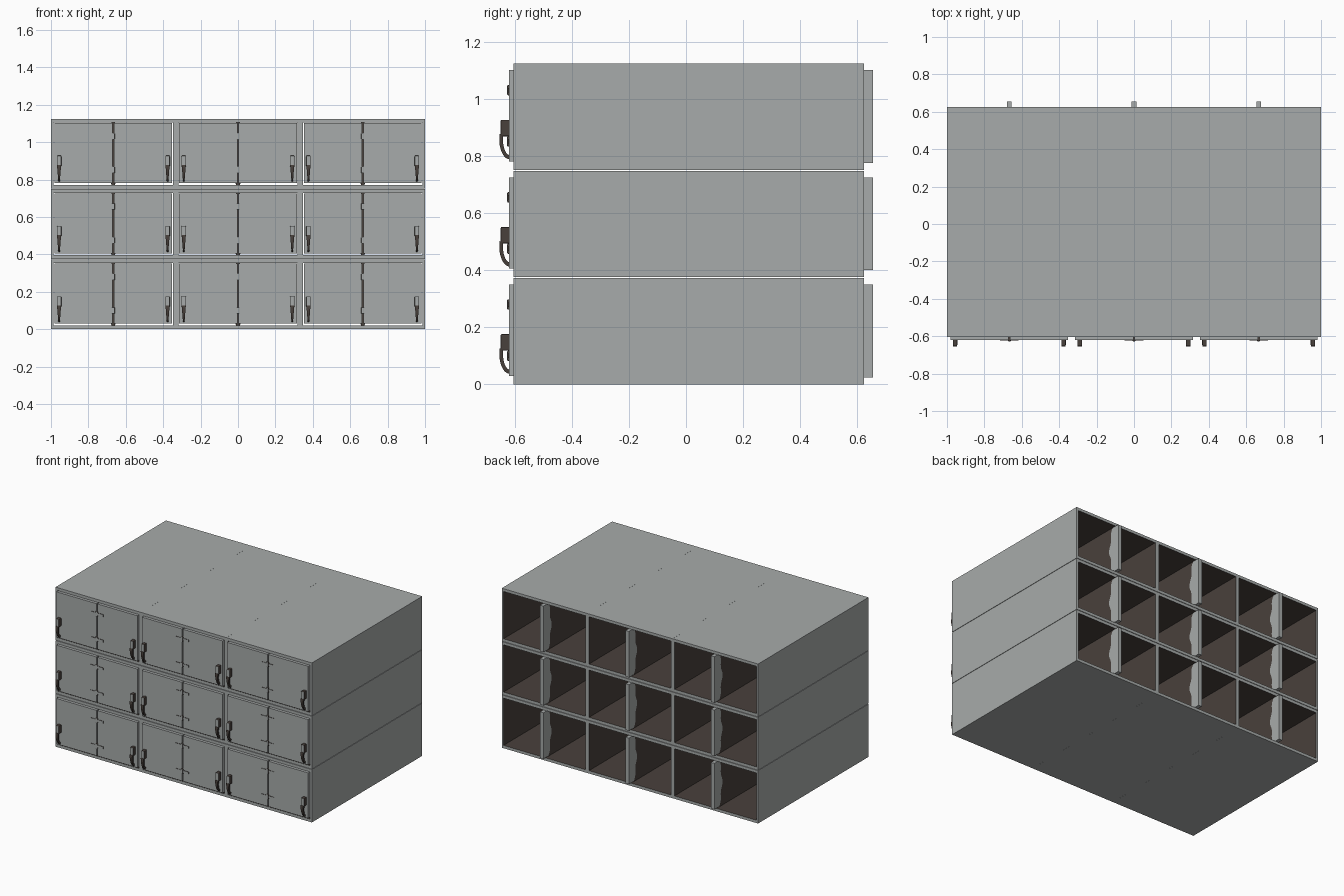
import bpy, bmesh, math
from mathutils import Vector

if "Cube" in bpy.data.objects:
    bpy.data.objects.remove(bpy.data.objects["Cube"])

def mat(name, c):
    m = bpy.data.materials.new(name)
    m.diffuse_color = (*c, 1)
    m.use_nodes = True
    m.node_tree.nodes["Principled BSDF"].inputs["Base Color"].default_value = m.diffuse_color
    return m

GREY = mat("grey_metal", (0.39, 0.41, 0.405))
DARK = mat("dark_brown", (0.066, 0.052, 0.045))
W, H, PITCH = 0.6665, 0.373, 0.376      # one cabinet and the row spacing
F, B = -0.605, 0.625                    # carcass front and back
WALL, SLAB = 0.014, 0.02
parts = []                              # (name, mesh) templates of one cabinet

def finish(name, bm, dark):
    """dark(normal, centre) decides which faces take the dark colour."""
    bmesh.ops.recalc_face_normals(bm, faces=bm.faces)
    bm.normal_update()
    for f in bm.faces:
        f.material_index = int(dark(f.normal, f.calc_center_median()))
    me = bpy.data.meshes.new(name)
    bm.to_mesh(me)
    bm.free()
    me.materials.append(GREY)
    me.materials.append(DARK)
    parts.append((name, me))

def box(name, lo, hi, dark=lambda n, c: False, bevel=0):
    bm = bmesh.new()
    bmesh.ops.create_cube(bm, size=1)
    lo, hi = Vector(lo), Vector(hi)
    for v in bm.verts:
        v.co = Vector([(lo[i] + hi[i]) / 2 + v.co[i] * (hi[i] - lo[i]) for i in range(3)])
    if bevel:
        bmesh.ops.bevel(bm, geom=bm.edges[:], offset=bevel, segments=2, affect='EDGES', profile=0.5)
    finish(name, bm, dark)

def prism(name, pts, x, half, dark, taper=None):
    """Extrude a y-z outline along x; taper gives the half width at a height."""
    bm = bmesh.new()
    f = bm.faces.new([bm.verts.new((-1, y, z)) for y, z in pts])
    r = bmesh.ops.extrude_face_region(bm, geom=[f])
    for v in r["geom"]:
        if isinstance(v, bmesh.types.BMVert):
            v.co.x = 1
    for v in bm.verts:
        v.co.x = x + v.co.x * (taper(v.co.z) if taper else half)
    finish(name, bm, dark)

def not_front(n, c):
    return n.y > -0.8

# carcass: grey outside, dark on the faces that look into the compartments
box("floor_panel", (-W/2, F, 0), (W/2, B, SLAB), lambda n, c: n.z > 0.5)
box("roof_panel", (-W/2, F, H - SLAB), (W/2, B, H), lambda n, c: n.z < -0.5)
for s, label in ((-1, "left"), (1, "right")):
    a, b = sorted((s * W/2, s * (W/2 - WALL)))
    box(label + "_wall", (a, F, SLAB), (b, B, H - SLAB), lambda n, c, s=s: n.x * s < -0.5)
box("partition", (-0.01, -0.59, SLAB), (0.01, 0.60, H - SLAB), lambda n, c: True)

# rear post with a wavy inner edge
N = 24
wave = [(0.60 - 0.03 * math.sin(math.pi * i / N) - 0.007 * math.sin(5 * math.pi * i / N),
         0.025 + 0.325 * i / N) for i in range(N + 1)]
prism("rear_post", [(0.655, 0.025)] + wave + [(0.655, 0.35)], 0, 0.013, lambda n, c: False)

# doors, hinges and handles
for s, label in ((-1, "left"), (1, "right")):
    a, b = sorted((s * 0.004, s * 0.315))
    box(label + "_door", (a, -0.62, 0.03), (b, -0.594, 0.35), lambda n, c: n.y > 0.5)
    hx = s * 0.29
    box(label + "_handle_block", (hx - 0.012, -0.65, 0.118), (hx + 0.012, -0.615, 0.176),
        not_front, 0.004)
    # curved grip hanging below the block
    outer, inner = [], []
    for i in range(11):
        t = math.radians(-15 + 105 * i / 10)
        outer.append((-0.618 - 0.037 * math.cos(t), 0.108 - 0.071 * math.sin(t)))
        inner.append((-0.618 - 0.024 * math.cos(t), 0.108 - 0.056 * math.sin(t)))
    prism(label + "_handle_grip", outer + inner[::-1], hx, 0.01, lambda n, c: True,
          lambda z: 0.004 + 0.08 * max(0, z - 0.037))
for z, label in ((0.28, "upper"), (0.10, "lower")):
    box(label + "_hinge_leaf", (-0.05, -0.6235, z - 0.008), (0.05, -0.618, z + 0.008), not_front)
    box(label + "_hinge_knuckle", (-0.008, -0.627, z - 0.018), (0.008, -0.60, z + 0.018),
        not_front, 0.003)

# three by three stack of the same cabinet
for row in range(3):
    for col in range(3):
        for name, me in parts:
            o = bpy.data.objects.new(f"{name}_{row + 1}_{col + 1}", me)
            o.location = ((col - 1) * 0.6667, 0, row * PITCH)
            bpy.context.collection.objects.link(o)
